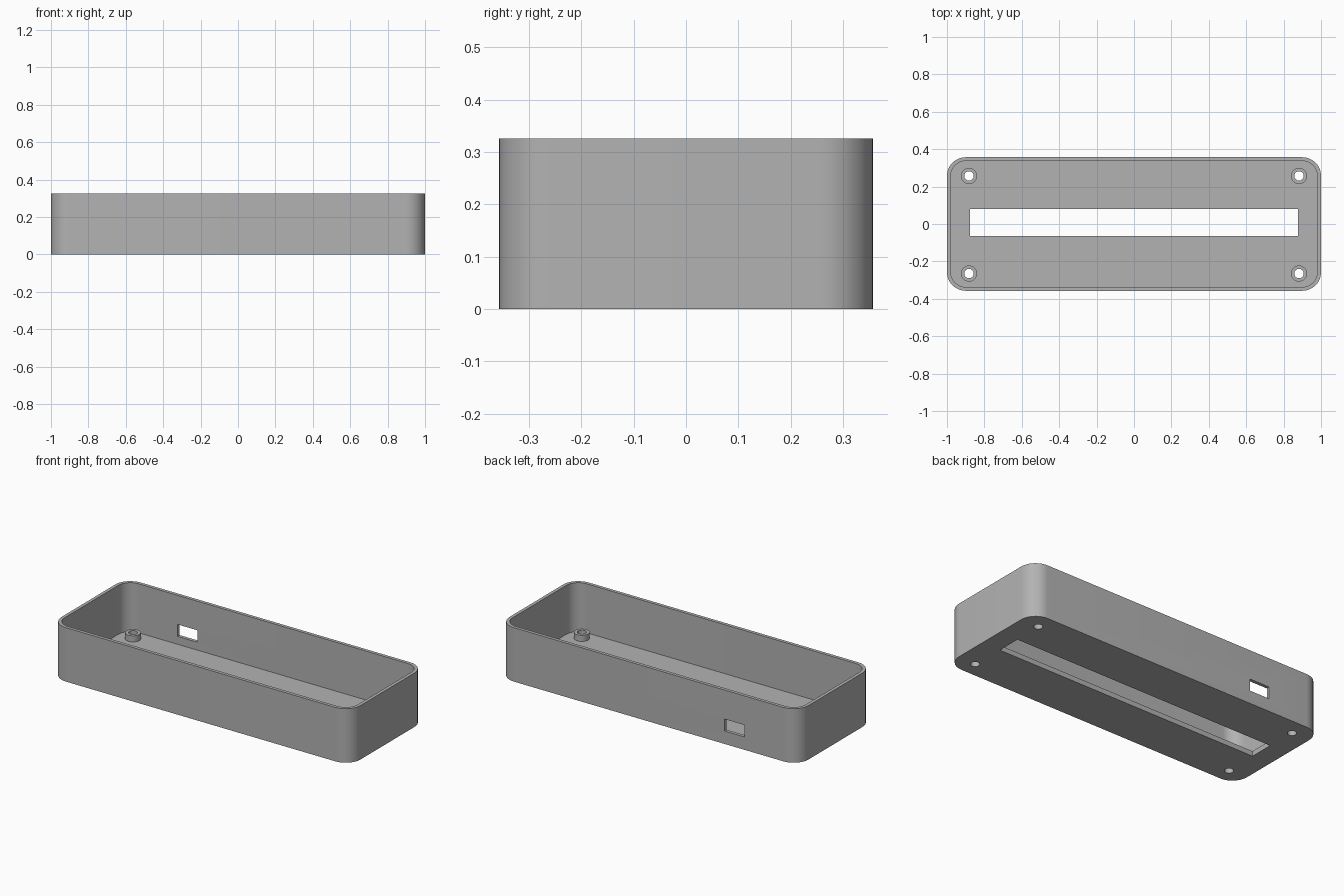
import bpy, bmesh, math

cube = bpy.data.objects.get("Cube")
if cube:
    bpy.data.objects.remove(cube, do_unlink=True)

HALF_X, HALF_Y, HEIGHT = 1.0, 0.357, 0.326
WALL, FLOOR, RADIUS = 0.02, 0.03, 0.1
POST_TOP, POST_R, HOLE_R = 0.067, 0.043, 0.025
POSTS = [(x, y) for x in (-0.882, 0.882) for y in (-0.265, 0.257)]

grey = bpy.data.materials.new("plain grey")
grey.use_nodes = True
colour = (0.45, 0.45, 0.45, 1)
grey.diffuse_color = colour
grey.node_tree.nodes["Principled BSDF"].inputs["Base Color"].default_value = colour


def prism(name, outline, z0, z1):
    """Extrude a closed outline from z0 up to z1."""
    bm = bmesh.new()
    face = bm.faces.new([bm.verts.new((x, y, z0)) for x, y in outline])
    top = bmesh.ops.extrude_face_region(bm, geom=[face])["geom"]
    verts = [v for v in top if isinstance(v, bmesh.types.BMVert)]
    bmesh.ops.translate(bm, verts=verts, vec=(0, 0, z1 - z0))
    bmesh.ops.recalc_face_normals(bm, faces=bm.faces)
    mesh = bpy.data.meshes.new(name)
    bm.to_mesh(mesh)
    bm.free()
    mesh.materials.append(grey)
    obj = bpy.data.objects.new(name, mesh)
    bpy.context.collection.objects.link(obj)
    return obj


def rounded(hx, hy, r, steps=12):
    pts = []
    for i, (sx, sy) in enumerate([(1, 1), (-1, 1), (-1, -1), (1, -1)]):
        for k in range(steps + 1):
            a = math.pi / 2 * (i + k / steps)
            pts.append((sx * (hx - r) + r * math.cos(a), sy * (hy - r) + r * math.sin(a)))
    return pts


def circle(x, y, r, n=32):
    return [(x + r * math.cos(2 * math.pi * k / n), y + r * math.sin(2 * math.pi * k / n))
            for k in range(n)]


def rect(x0, x1, y0, y1):
    return [(x0, y0), (x1, y0), (x1, y1), (x0, y1)]


def combine(target, tool, operation):
    """Apply a boolean and discard the tool."""
    mod = target.modifiers.new(operation.lower(), 'BOOLEAN')
    mod.operation, mod.object, mod.solver = operation, tool, 'EXACT'
    bpy.context.view_layer.objects.active = target
    bpy.ops.object.modifier_apply(modifier=mod.name)
    bpy.data.objects.remove(tool, do_unlink=True)


# Open tray with rounded corners
tray = prism("enclosure_tray", rounded(HALF_X, HALF_Y, RADIUS), 0, HEIGHT)
cavity = rounded(HALF_X - WALL, HALF_Y - WALL, RADIUS - WALL)
combine(tray, prism("cavity", cavity, FLOOR, 1), 'DIFFERENCE')

# Long slot in the floor and port window in the back wall
combine(tray, prism("slot", rect(-0.878, 0.878, -0.065, 0.081), -1, 0.2), 'DIFFERENCE')
combine(tray, prism("port", rect(-0.64, -0.507, 0.3, 0.4), 0.078, 0.15), 'DIFFERENCE')

# Hollow screw posts, bored through the floor
for x, y in POSTS:
    combine(tray, prism("post", circle(x, y, POST_R), FLOOR / 2, POST_TOP), 'UNION')
    combine(tray, prism("bore", circle(x, y, HOLE_R), -1, 1), 'DIFFERENCE')

# Smooth the curved walls, keep the edges crisp
bpy.ops.object.select_all(action='DESELECT')
tray.select_set(True)
bpy.context.view_layer.objects.active = tray
bpy.ops.object.shade_smooth_by_angle(angle=math.radians(30))
